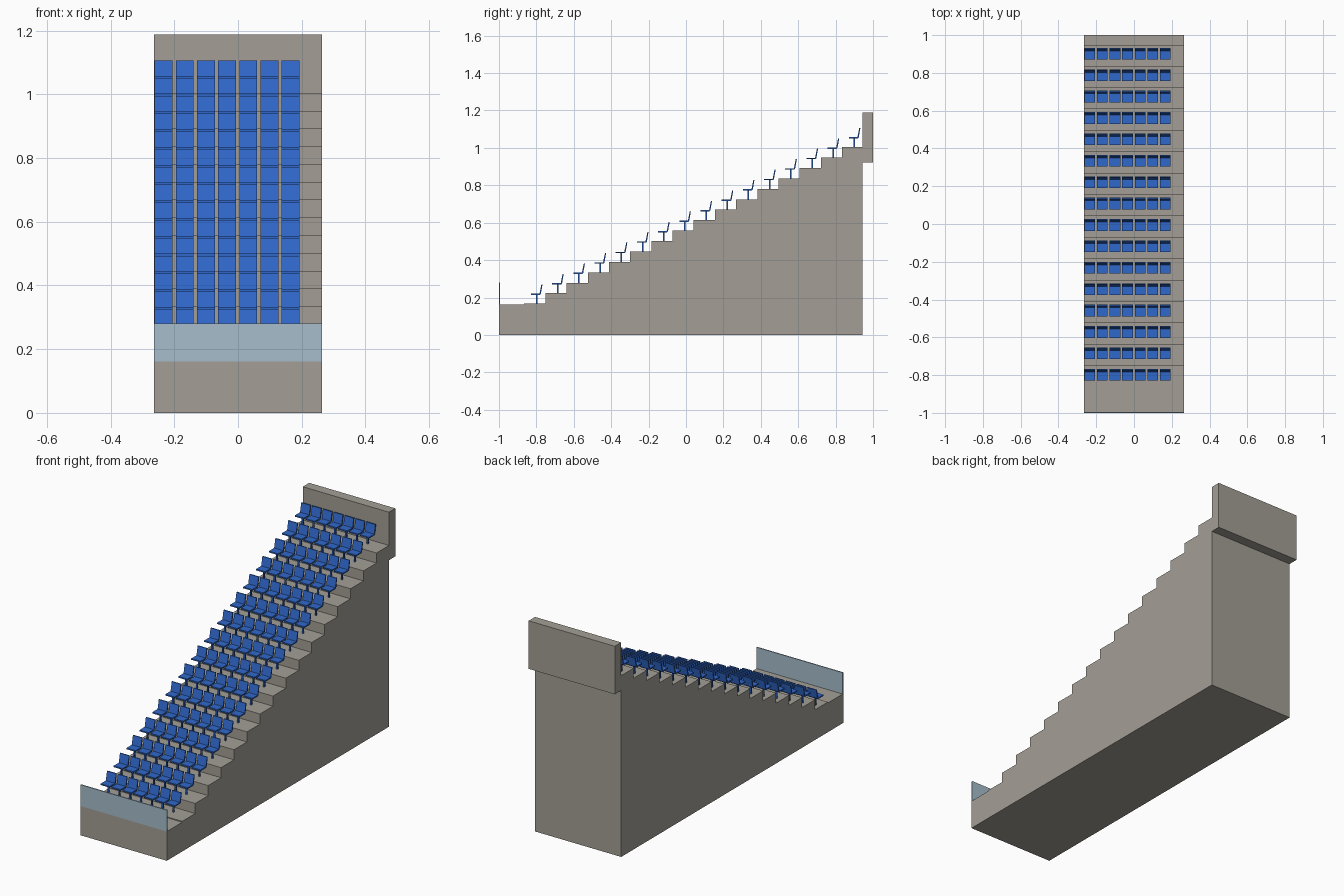
import bpy, bmesh

cube = bpy.data.objects.get("Cube")
if cube:
    bpy.data.objects.remove(cube, do_unlink=True)

HALF_W = 0.264
ROWS, COLS = 16, 7
PITCH, RISE = 0.1133, 0.0558
FIRST_Y, FIRST_Z = -0.865, 0.167
BACK_Y = 0.944


def material(name, rgb):
    m = bpy.data.materials.new(name)
    m.use_nodes = True
    m.diffuse_color = (*rgb, 1)
    bsdf = next(n for n in m.node_tree.nodes if n.type == "BSDF_PRINCIPLED")
    bsdf.inputs["Base Color"].default_value = (*rgb, 1)
    return m


concrete = material("concrete", (0.37, 0.345, 0.305))
seat_blue = material("seat blue", (0.03, 0.14, 0.60))
glass = material("pale glass", (0.38, 0.51, 0.60))


def prism(bm, profile, x0, x1):
    """Extrude a (y, z) outline along x."""
    face = bm.faces.new([bm.verts.new((x0, y, z)) for y, z in profile])
    ext = bmesh.ops.extrude_face_region(bm, geom=[face])
    moved = [v for v in ext["geom"] if isinstance(v, bmesh.types.BMVert)]
    bmesh.ops.translate(bm, verts=moved, vec=(x1 - x0, 0, 0))


def box(bm, x0, x1, y0, y1, z0, z1):
    prism(bm, [(y0, z0), (y1, z0), (y1, z1), (y0, z1)], x0, x1)


def finish(name, bm, mat):
    bmesh.ops.recalc_face_normals(bm, faces=bm.faces)
    mesh = bpy.data.meshes.new(name)
    bm.to_mesh(mesh)
    bm.free()
    mesh.materials.append(mat)
    obj = bpy.data.objects.new(name, mesh)
    bpy.context.collection.objects.link(obj)
    return obj


# Stepped concrete body
outline = [(BACK_Y, 0), (-1, 0), (-1, 0.162), (FIRST_Y, 0.162)]
for r in range(ROWS):
    y, z = FIRST_Y + r * PITCH, FIRST_Z + r * RISE
    end = FIRST_Y + (r + 1) * PITCH if r < ROWS - 1 else BACK_Y
    outline += [(y, z), (end, z)]
bm = bmesh.new()
prism(bm, outline, -HALF_W, HALF_W)
finish("stepped_terrace", bm, concrete)

# Parapet wall overhanging the back
bm = bmesh.new()
box(bm, -HALF_W, HALF_W, BACK_Y, 1, 0.922, 1.188)
finish("back_wall", bm, concrete)

# Glass barrier along the front edge
bm = bmesh.new()
box(bm, -HALF_W, HALF_W, -1, -0.994, 0.162, 0.28)
finish("front_barrier", bm, glass)

# One seat: bent shell on a thin post, origin on the tread edge
SEAT_HALF = 0.028
shell = [(0.036, 0.047), (0.084, 0.047), (0.089, 0.052), (0.098, 0.103),
         (0.092, 0.103), (0.082, 0.054), (0.036, 0.054)]
bm = bmesh.new()
prism(bm, shell, -SEAT_HALF, SEAT_HALF)
box(bm, -0.004, 0.004, 0.062, 0.070, 0, 0.047)
seat = finish("seat", bm, seat_blue)

# Rows of seats, leaving an aisle on the left side
for r in range(ROWS):
    for c in range(COLS):
        s = seat if r == c == 0 else seat.copy()
        s.name = f"seat_row{r + 1}_{c + 1}"
        s.location = (-0.2335 + c * 0.0664, FIRST_Y + r * PITCH, FIRST_Z + r * RISE)
        if s is not seat:
            bpy.context.collection.objects.link(s)
